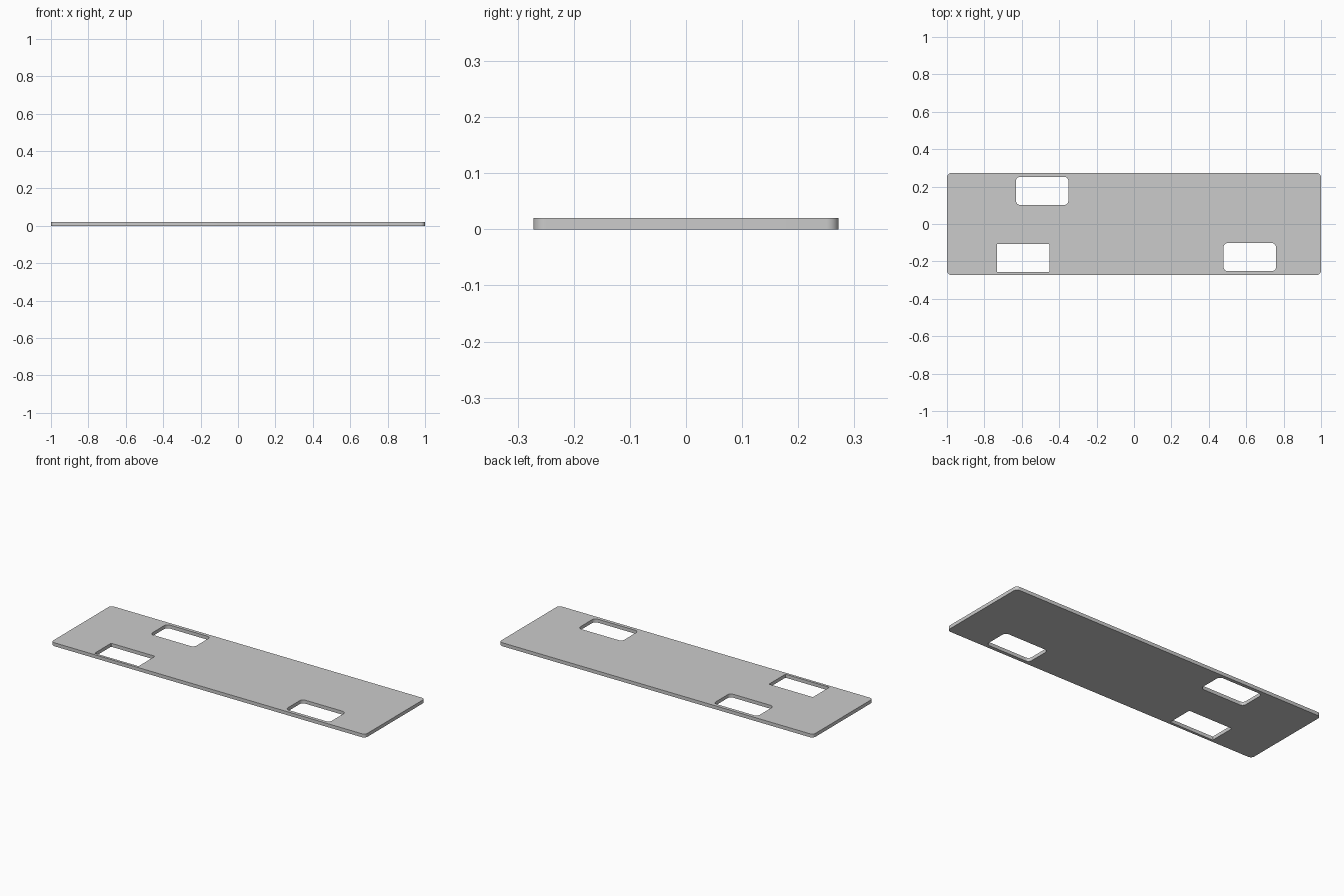
import bpy, bmesh
from math import sin, cos, pi

if "Cube" in bpy.data.objects:
    bpy.data.objects.remove(bpy.data.objects["Cube"])

THICK = 0.02


def rounded_rect(curve, cx, cy, w, h, r, seg=8):
    """Add a closed rounded-rectangle outline to the curve."""
    pts = []
    for k, (sx, sy) in enumerate([(1, 1), (-1, 1), (-1, -1), (1, -1)]):
        ox, oy = cx + sx * (w / 2 - r), cy + sy * (h / 2 - r)
        for i in range(seg + 1):
            a = (k + i / seg) * pi / 2
            pts.append((ox + r * cos(a), oy + r * sin(a)))
    spline = curve.splines.new('POLY')
    spline.points.add(len(pts) - 1)
    for p, (x, y) in zip(spline.points, pts):
        p.co = (x, y, 0, 1)
    spline.use_cyclic_u = True


# Plate outline with three rectangular windows
curve = bpy.data.curves.new("plate_profile", 'CURVE')
curve.dimensions = '2D'
curve.fill_mode = 'BOTH'
curve.extrude = THICK / 2
rounded_rect(curve, 0, 0, 2.0, 0.544, 0.022)
for cx, cy, r, seg in [(-0.491, 0.177, 0.022, 8),
                       (0.619, -0.177, 0.022, 8),
                       (-0.593, -0.182, 0.004, 3)]:
    rounded_rect(curve, cx, cy, 0.28, 0.15, r, seg)

plate = bpy.data.objects.new("plate", curve)
bpy.context.collection.objects.link(plate)
plate.location.z = THICK / 2
bpy.context.view_layer.objects.active = plate
plate.select_set(True)
bpy.ops.object.convert(target='MESH')
plate = bpy.context.object

# Weld caps to walls
bm = bmesh.new()
bm.from_mesh(plate.data)
bmesh.ops.remove_doubles(bm, verts=bm.verts, dist=0.0001)
bmesh.ops.recalc_face_normals(bm, faces=bm.faces)
bmesh.ops.dissolve_limit(bm, angle_limit=0.01, verts=bm.verts, edges=bm.edges)
bmesh.ops.triangulate(bm, faces=[f for f in bm.faces if len(f.verts) > 4])
bm.to_mesh(plate.data)
bm.free()
bpy.ops.object.shade_smooth_by_angle()
